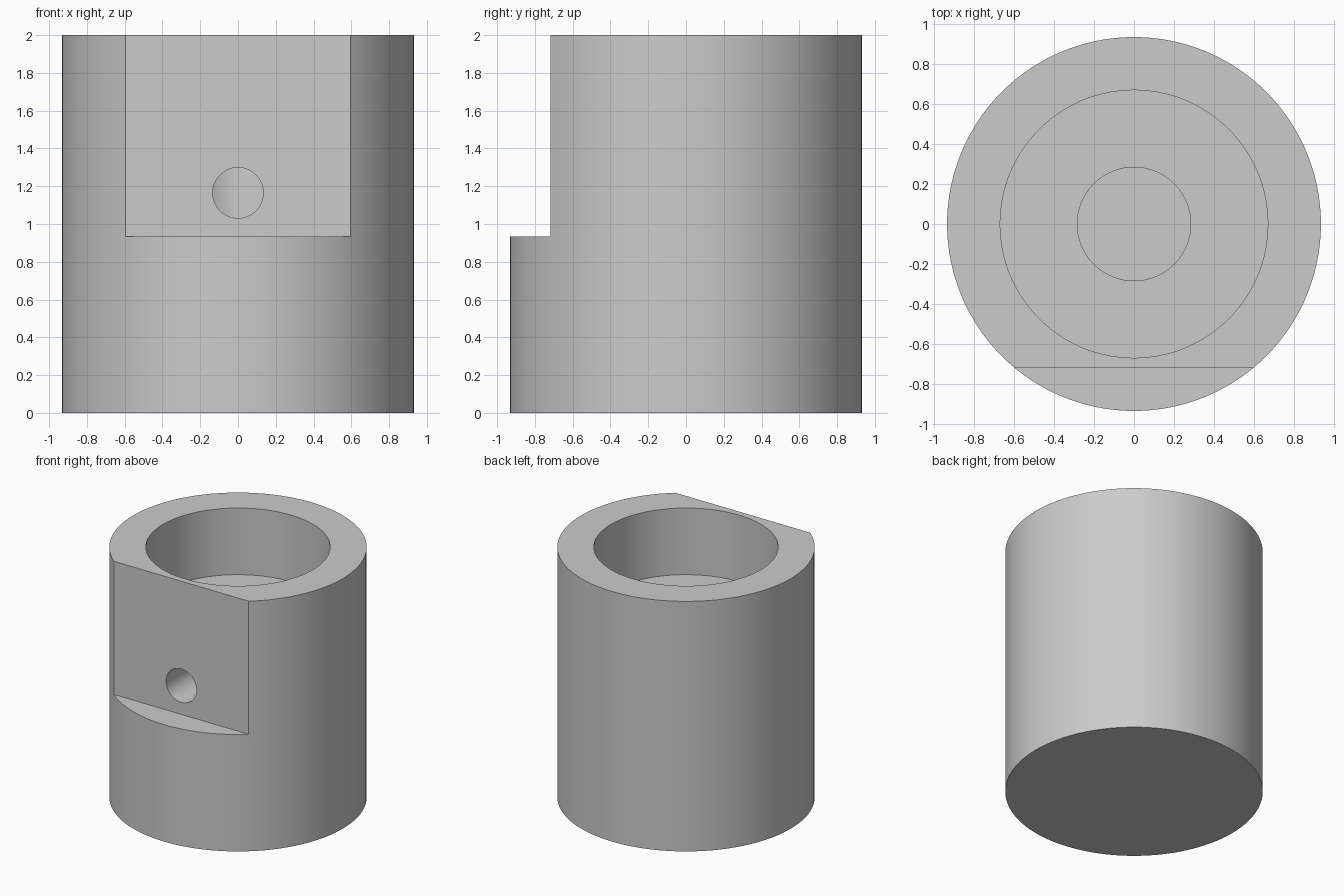
import bpy
import bmesh
from math import tau, cos, sin, radians
from mathutils import Matrix

cube = bpy.data.objects.get("Cube")
if cube:
    bpy.data.objects.remove(cube, do_unlink=True)

SEGMENTS = 128
RADIUS, HEIGHT = 0.933, 2.0
BORE_RADIUS, BORE_FLOOR = 0.668, 1.467
PILOT_RADIUS, PILOT_FLOOR = 0.283, 0.8
FLAT_Y, FLAT_Z = -0.717, 0.935
SIDE_RADIUS, SIDE_Z = 0.134, 1.165

grey = bpy.data.materials.new("plain grey")
grey.use_nodes = True
colour = (0.6, 0.6, 0.6, 1)
grey.diffuse_color = colour
grey.node_tree.nodes["Principled BSDF"].inputs["Base Color"].default_value = colour


def make_object(name, bm):
    bmesh.ops.recalc_face_normals(bm, faces=bm.faces[:])
    mesh = bpy.data.meshes.new(name)
    bm.to_mesh(mesh)
    bm.free()
    mesh.materials.append(grey)
    obj = bpy.data.objects.new(name, mesh)
    bpy.context.collection.objects.link(obj)
    return obj


# Stepped cup: outer wall, wide bore and narrow blind hole
profile = [(RADIUS, 0), (RADIUS, HEIGHT), (BORE_RADIUS, HEIGHT),
           (BORE_RADIUS, BORE_FLOOR), (PILOT_RADIUS, BORE_FLOOR),
           (PILOT_RADIUS, PILOT_FLOOR)]
bm = bmesh.new()
rings = [[bm.verts.new((r * cos(tau * i / SEGMENTS), r * sin(tau * i / SEGMENTS), z))
          for i in range(SEGMENTS)] for r, z in profile]
for low, high in zip(rings, rings[1:]):
    for i in range(SEGMENTS):
        j = (i + 1) % SEGMENTS
        bm.faces.new((low[i], low[j], high[j], high[i]))
bm.faces.new(rings[0])
bm.faces.new(rings[-1])
body = make_object("stepped_sleeve", bm)

# Cutter for the flat on the front
bm = bmesh.new()
bmesh.ops.create_cube(bm, size=1, matrix=Matrix.Translation(
    (0, FLAT_Y - 0.5, FLAT_Z + 1)) @ Matrix.Diagonal((3, 1, 2, 1)))
flat_cutter = make_object("flat_cutter", bm)

# Cutter for the cross hole from the flat into the blind hole
bm = bmesh.new()
bmesh.ops.create_cone(bm, cap_ends=True, segments=64, radius1=SIDE_RADIUS,
                      radius2=SIDE_RADIUS, depth=1,
                      matrix=Matrix.Translation((0, -0.6, SIDE_Z))
                      @ Matrix.Rotation(radians(90), 4, 'X'))
hole_cutter = make_object("cross_hole_cutter", bm)

# Cut, then discard the cutters
bpy.ops.object.select_all(action='DESELECT')
body.select_set(True)
bpy.context.view_layer.objects.active = body
for cutter in (flat_cutter, hole_cutter):
    cutter.hide_render = True
    mod = body.modifiers.new("cut", 'BOOLEAN')
    mod.operation = 'DIFFERENCE'
    mod.solver = 'EXACT'
    mod.object = cutter
    bpy.ops.object.modifier_apply(modifier=mod.name)
    bpy.data.objects.remove(cutter, do_unlink=True)

bpy.ops.object.shade_smooth_by_angle(angle=radians(25))
